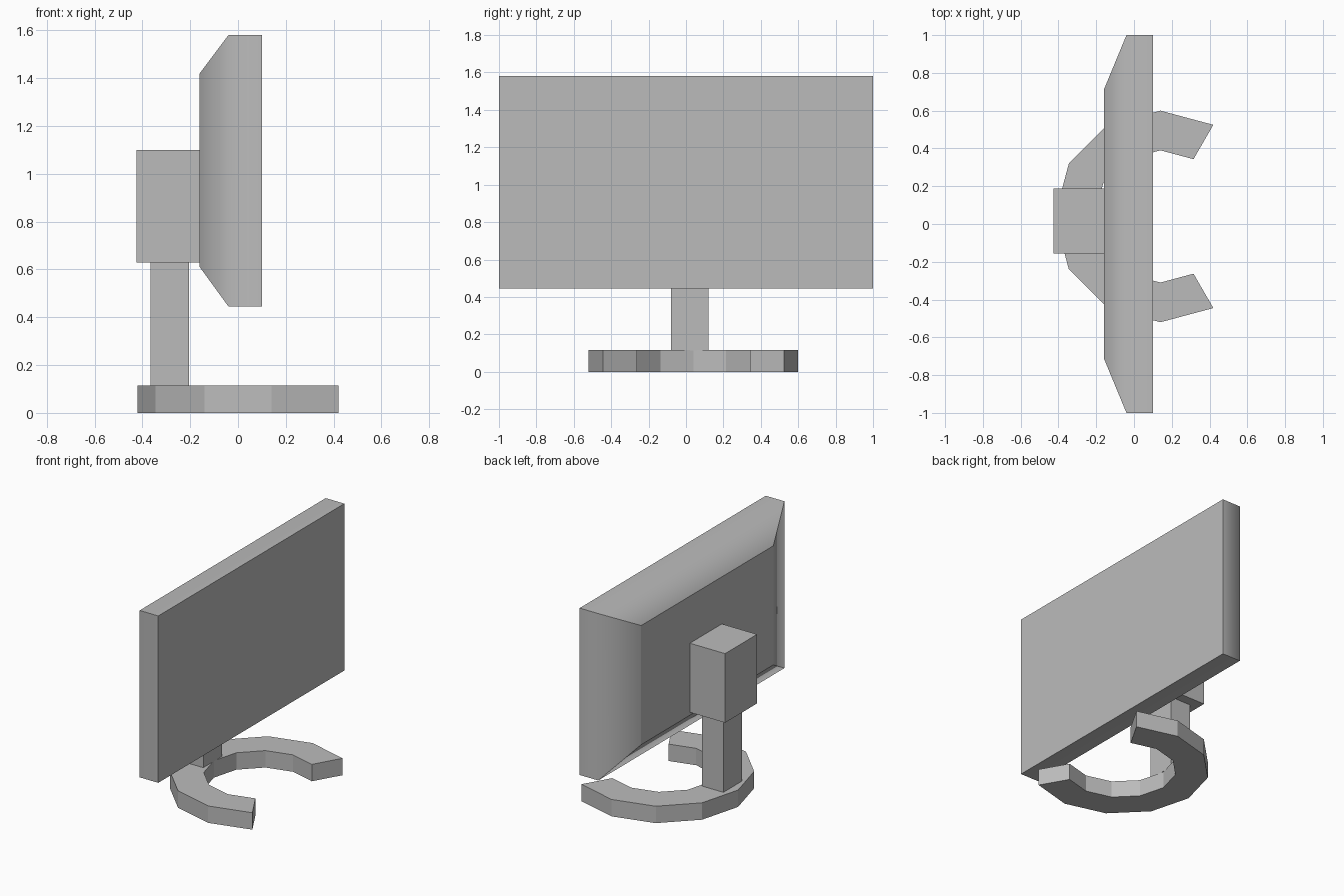
import bpy, bmesh
from math import radians, cos, sin

cube = bpy.data.objects.get("Cube")
if cube:
    bpy.data.objects.remove(cube)

# One plain grey for every part
grey = bpy.data.materials.new("plain_grey")
grey.use_nodes = True
COLOUR = (0.5, 0.5, 0.5, 1)
grey.diffuse_color = COLOUR
grey.node_tree.nodes["Principled BSDF"].inputs["Base Color"].default_value = COLOUR


def finish(bm, name):
    """Turn a bmesh into a named grey object."""
    bmesh.ops.recalc_face_normals(bm, faces=bm.faces)
    mesh = bpy.data.meshes.new(name)
    bm.to_mesh(mesh)
    bm.free()
    mesh.materials.append(grey)
    obj = bpy.data.objects.new(name, mesh)
    bpy.context.collection.objects.link(obj)
    return obj


def box(name, low, high):
    bm = bmesh.new()
    bmesh.ops.create_cube(bm, size=1)
    for v in bm.verts:
        v.co = [(a + b) / 2 + c * (b - a) for a, b, c in zip(low, high, v.co)]
    return finish(bm, name)


def monitor():
    """Flat screen slab whose rear tapers to a smaller back panel."""
    bm = bmesh.new()
    # Each section: x, half width, bottom z, top z
    sections = [(0.10, 1.0, 0.445, 1.58), (-0.04, 1.0, 0.445, 1.58),
                (-0.16, 0.71, 0.61, 1.42)]
    loops = [[bm.verts.new((x, y, z)) for y, z in
              ((-w, lo), (w, lo), (w, hi), (-w, hi))]
             for x, w, lo, hi in sections]
    bm.faces.new(loops[0])
    bm.faces.new(loops[-1])
    for a, b in zip(loops, loops[1:]):
        for i in range(4):
            j = (i + 1) % 4
            bm.faces.new((a[i], a[j], b[j], b[i]))
    # Shade each side smoothly into its taper, all other edges stay crisp
    for f in bm.faces:
        f.smooth = True
    for e in bm.edges:
        e.smooth = all(v in loops[1] for v in e.verts)
    return finish(bm, "monitor")


def base(centre, outer, inner, height):
    """Open faceted ring, a twelve-sided circle with four sides missing."""
    bm = bmesh.new()
    rows = []
    for angle in range(60, 301, 30):
        c, s = cos(radians(angle)), sin(radians(angle))
        rows.append([bm.verts.new((centre[0] + r * c, centre[1] + r * s, z))
                     for r, z in ((inner, 0), (outer, 0),
                                  (outer, height), (inner, height))])
    bm.faces.new(rows[0])
    bm.faces.new(rows[-1])
    for a, b in zip(rows, rows[1:]):
        for i in range(4):
            j = (i + 1) % 4
            bm.faces.new((a[i], a[j], b[j], b[i]))
    return finish(bm, "base")


monitor()
base((0.14, 0.04), 0.56, 0.35, 0.115)
box("stand_post", (-0.365, -0.08, 0.115), (-0.205, 0.12, 0.63))
box("rear_mount", (-0.425, -0.157, 0.63), (-0.16, 0.187, 1.10))
